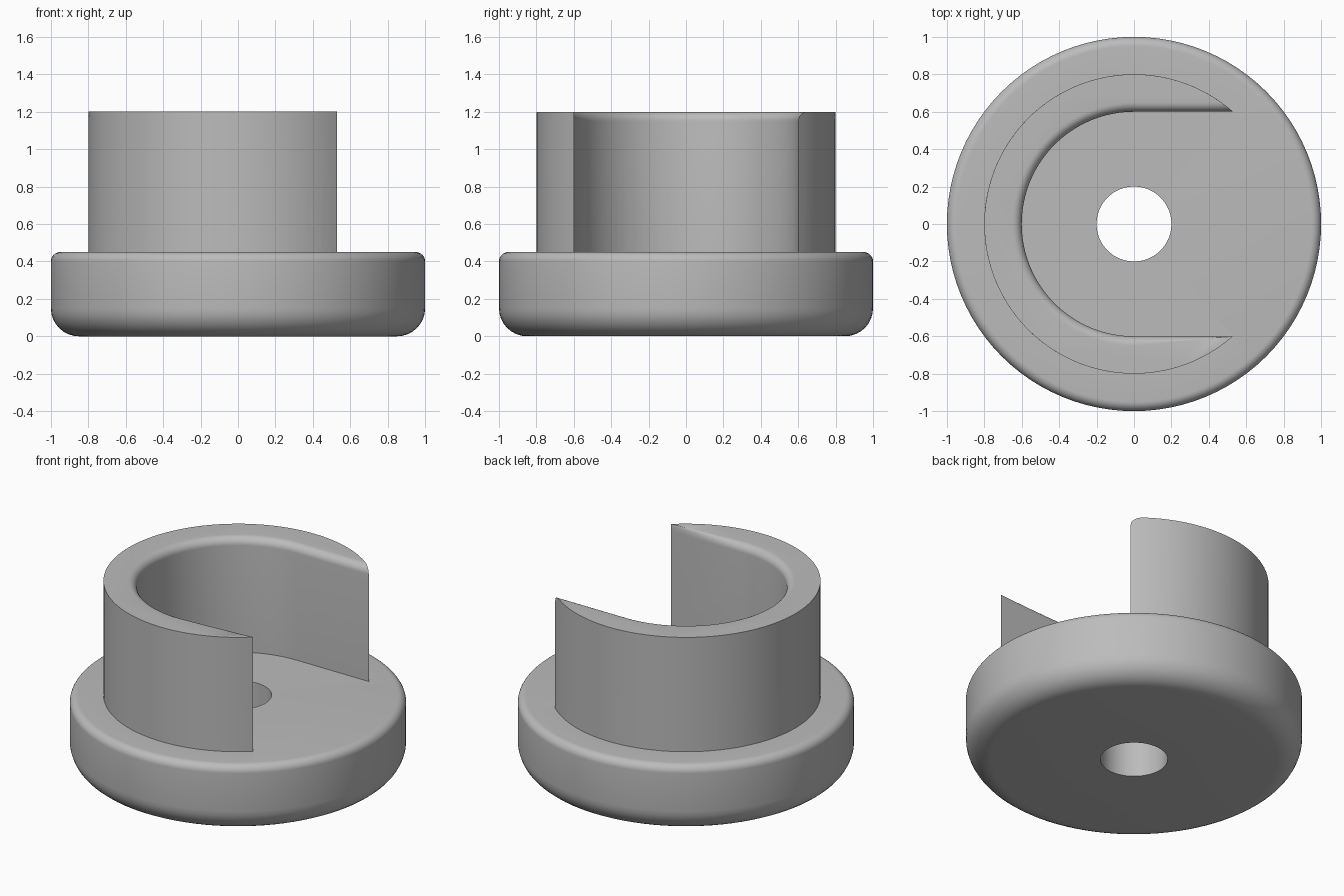
import bpy, bmesh, math

if "Cube" in bpy.data.objects:
    bpy.data.objects.remove(bpy.data.objects["Cube"])

grey = bpy.data.materials.new("mid_grey")
grey.diffuse_color = (0.5, 0.5, 0.5, 1)
grey.use_nodes = True
grey.node_tree.nodes["Principled BSDF"].inputs["Base Color"].default_value = grey.diffuse_color


def make_object(name, bm):
    bmesh.ops.recalc_face_normals(bm, faces=bm.faces)
    mesh = bpy.data.meshes.new(name)
    bm.to_mesh(mesh)
    bm.free()
    mesh.materials.append(grey)
    obj = bpy.data.objects.new(name, mesh)
    bpy.context.collection.objects.link(obj)
    return obj


def skin(bm, rings, closed):
    """Join consecutive rings of equal length with quads."""
    pairs = list(zip(rings, rings[1:]))
    if closed:
        pairs.append((rings[-1], rings[0]))
    for a, b in pairs:
        n = len(a)
        for i in range(n):
            j = (i + 1) % n
            bm.faces.new((a[i], a[j], b[j], b[i]))


def fillet(cx, cz, r, start, end, steps=8):
    angles = [math.radians(start + (end - start) * i / steps) for i in range(steps + 1)]
    return [(cx + r * math.cos(a), cz + r * math.sin(a)) for a in angles]


# Base flange: lathed ring with a through hole and rounded rims
SEG = 96
profile = ([(0.2, 0.0)] + fillet(0.85, 0.15, 0.15, -90, 0)
           + fillet(0.95, 0.40, 0.05, 0, 90) + [(0.2, 0.45)])
bm = bmesh.new()
rings = [[bm.verts.new((r * math.cos(2 * math.pi * i / SEG),
                        r * math.sin(2 * math.pi * i / SEG), z)) for i in range(SEG)]
         for r, z in profile]
skin(bm, rings, closed=True)
base = make_object("flange_base", bm)

# Collar: round outside, U-shaped slot inside open toward +x
OUT, INN, TOP, ROUND = 0.8, 0.6, 1.2, 0.05
TIP = math.sqrt(OUT ** 2 - INN ** 2)


def collar_outline(d):
    """Closed outline with the slot widened by d; the widening fades out along the front arm."""
    r = INN + d
    back_tip = math.sqrt(OUT ** 2 - r ** 2)
    a0 = math.atan2(r, back_tip)
    a1 = 2 * math.pi - math.atan2(INN, TIP)
    pts = [(OUT * math.cos(a0 + (a1 - a0) * i / 72),
            OUT * math.sin(a0 + (a1 - a0) * i / 72)) for i in range(73)]
    pts += [(TIP * (1 - t / 6), -(INN + d * t / 6)) for t in range(1, 6)]
    pts += [(r * math.cos(a), r * math.sin(a))
            for a in (math.radians(270 - 180 * i / 48) for i in range(49))]
    pts += [(back_tip * t / 6, r) for t in range(1, 6)]
    return pts


layers = [(0.0, 0.35)]
layers += [(ROUND * (1 - math.cos(a)), TOP - ROUND + ROUND * math.sin(a))
           for a in (math.pi / 2 * i / 8 for i in range(9))]
bm = bmesh.new()
rings = [[bm.verts.new((x, y, z)) for x, y in collar_outline(d)] for d, z in layers]
skin(bm, rings, closed=False)
bm.faces.new(rings[0])
bm.faces.new(rings[-1])
collar = make_object("slotted_collar", bm)

# Fuse collar and flange into one solid
mod = base.modifiers.new("fuse", 'BOOLEAN')
mod.operation = 'UNION'
mod.solver = 'EXACT'
mod.object = collar
bpy.context.view_layer.objects.active = base
base.select_set(True)
bpy.ops.object.modifier_apply(modifier="fuse")
bpy.data.objects.remove(collar)
base.name = "slotted_bushing"
bpy.ops.object.shade_smooth_by_angle(angle=math.radians(30))
